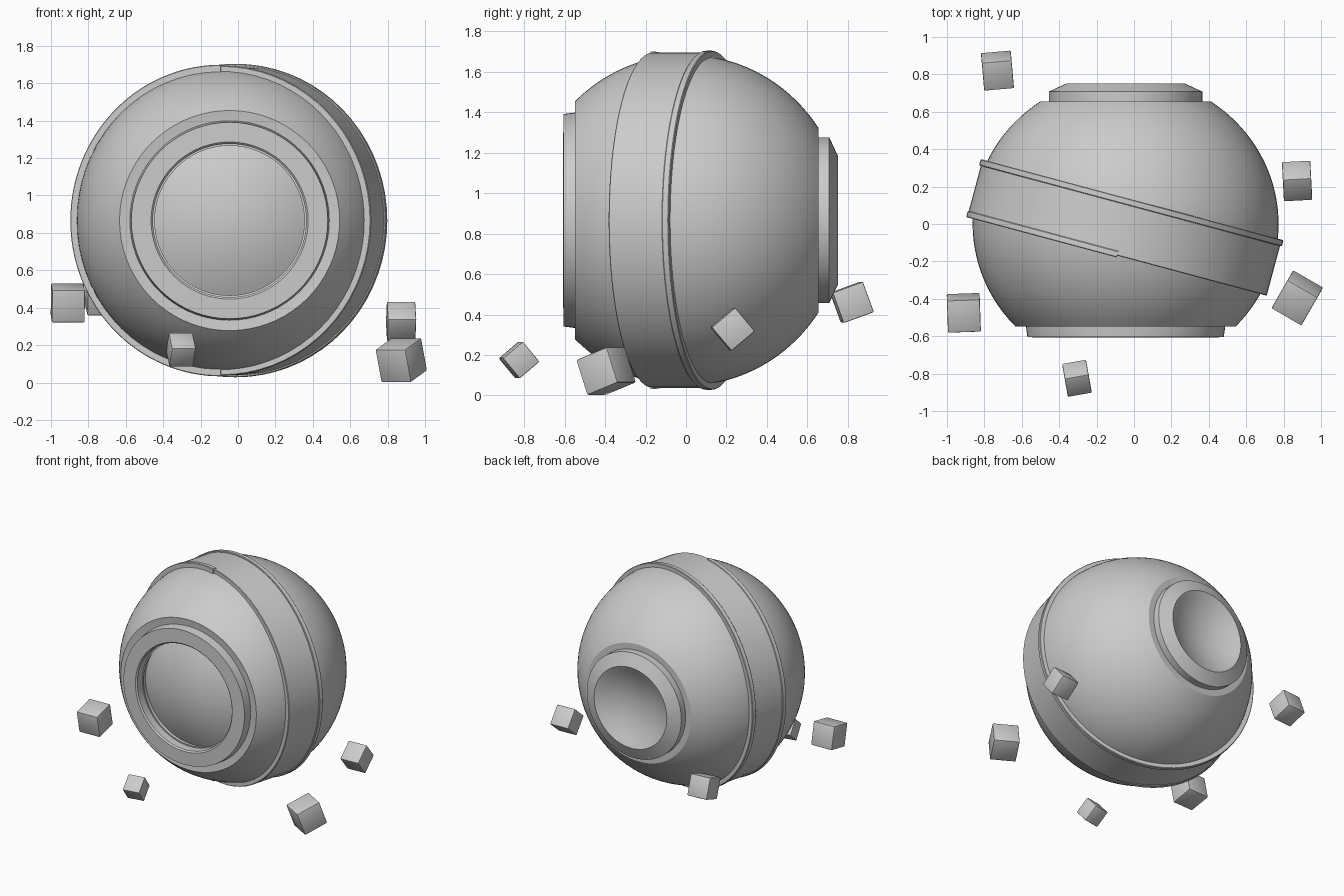
import bpy, bmesh, math
from mathutils import Matrix, Vector, Euler

default = bpy.data.objects.get("Cube")
if default:
    bpy.data.objects.remove(default, do_unlink=True)

CENTRE = Vector((-0.045, 0, 0.866))
BAND_TILT = math.radians(-15)

grey = bpy.data.materials.new("plain grey")
grey.use_nodes = True
grey.diffuse_color = (0.6, 0.6, 0.6, 1)
grey.node_tree.nodes["Principled BSDF"].inputs["Base Color"].default_value = grey.diffuse_color


def add_object(name, bm):
    bmesh.ops.recalc_face_normals(bm, faces=bm.faces)
    mesh = bpy.data.meshes.new(name)
    bm.to_mesh(mesh)
    bm.free()
    obj = bpy.data.objects.new(name, mesh)
    bpy.context.collection.objects.link(obj)
    mesh.materials.append(grey)
    bpy.ops.object.select_all(action="DESELECT")
    obj.select_set(True)
    bpy.context.view_layer.objects.active = obj
    bpy.ops.object.shade_smooth_by_angle(angle=math.radians(30))
    return obj


def lathe(name, profile, closed=False, start=0, sweep=2 * math.pi, tilt=0):
    """Turn a profile of (radius, y) points around the y axis."""
    bm = bmesh.new()
    verts = [bm.verts.new((r, y, 0)) for r, y in profile]
    edges = [bm.edges.new(pair) for pair in zip(verts, verts[1:])]
    if closed:
        edges.append(bm.edges.new((verts[-1], verts[0])))
    bmesh.ops.rotate(bm, verts=verts, cent=(0, 0, 0), matrix=Matrix.Rotation(start, 3, "Y"))
    bmesh.ops.spin(bm, geom=verts + edges, cent=(0, 0, 0), axis=(0, 1, 0),
                   angle=sweep, steps=72)
    bmesh.ops.remove_doubles(bm, verts=bm.verts, dist=0.0005)
    if sweep < 6:
        bmesh.ops.holes_fill(bm, edges=bm.edges)
    obj = add_object(name, bm)
    obj.location = CENTRE
    obj.rotation_euler.z = tilt
    return obj


def arc(radius, squash, first, last, steps):
    """Arc points, angles in degrees measured from the front pole."""
    angles = [math.radians(first + (last - first) * i / steps) for i in range(steps + 1)]
    return [(radius * math.sin(a), -squash * radius * math.cos(a)) for a in angles]


# Round body, open where the front and back collars sit
body = arc(0.818, 0.965, 46, 146, 32)
lathe("body", [(0.40, -0.535), (0.53, -0.54)] + body + [(0.40, 0.655)])

# Front collar ring with a bulging lens inside
lathe("front_collar", [(0.535, -0.50), (0.533, -0.545), (0.525, -0.605), (0.42, -0.607),
                       (0.41, -0.597), (0.41, -0.48), (0.50, -0.48)], closed=True)
lens = [(0.412 * t / 12, -0.595 + 0.10 * (t / 12) ** 2) for t in range(13)]
lathe("front_lens", lens)

# Back collar with a shallow dish
dish = [(0.30 * t / 10, 0.66 + 0.085 * (t / 10) ** 2) for t in range(11)]
lathe("back_collar", dish + [(0.315, 0.752), (0.41, 0.708), (0.41, 0.62)])

# Slanted belt with a full rear lip and a front lip on one half
def belt(name, radius, front, rear, **options):
    loop = [(0.78, front), (radius - 0.004, front), (radius, front + 0.004),
            (radius, rear - 0.004), (radius - 0.004, rear), (0.78, rear)]
    lathe(name, loop, closed=True, tilt=BAND_TILT, **options)


belt("belt", 0.828, -0.175, 0.12)
belt("belt_rear_lip", 0.838, 0.10, 0.135)
belt("belt_front_lip", 0.833, -0.185, -0.15, start=math.pi / 2, sweep=math.pi)

# Loose blocks around the body: location, size, tilt about x, turn about z
blocks = {
    "back_right_block": ((-0.73, 0.82, 0.46), 0.16, 20, 5),
    "left_block": ((0.872, 0.23, 0.327), 0.152, 40, 3),
    "front_left_block": ((0.873, -0.395, 0.12), 0.185, 20, -30),
    "front_right_block": ((-0.91, -0.475, 0.425), 0.176, 12, 2),
    "front_block": ((-0.305, -0.825, 0.175), 0.13, 40, 10),
}
for name, (place, size, tilt, turn) in blocks.items():
    bm = bmesh.new()
    bmesh.ops.create_cube(bm, size=size)
    bmesh.ops.bevel(bm, geom=bm.edges[:], offset=0.006, segments=2, profile=0.5, affect="EDGES")
    obj = add_object(name, bm)
    obj.location = place
    obj.rotation_euler = Euler((math.radians(tilt), 0, math.radians(turn)))
